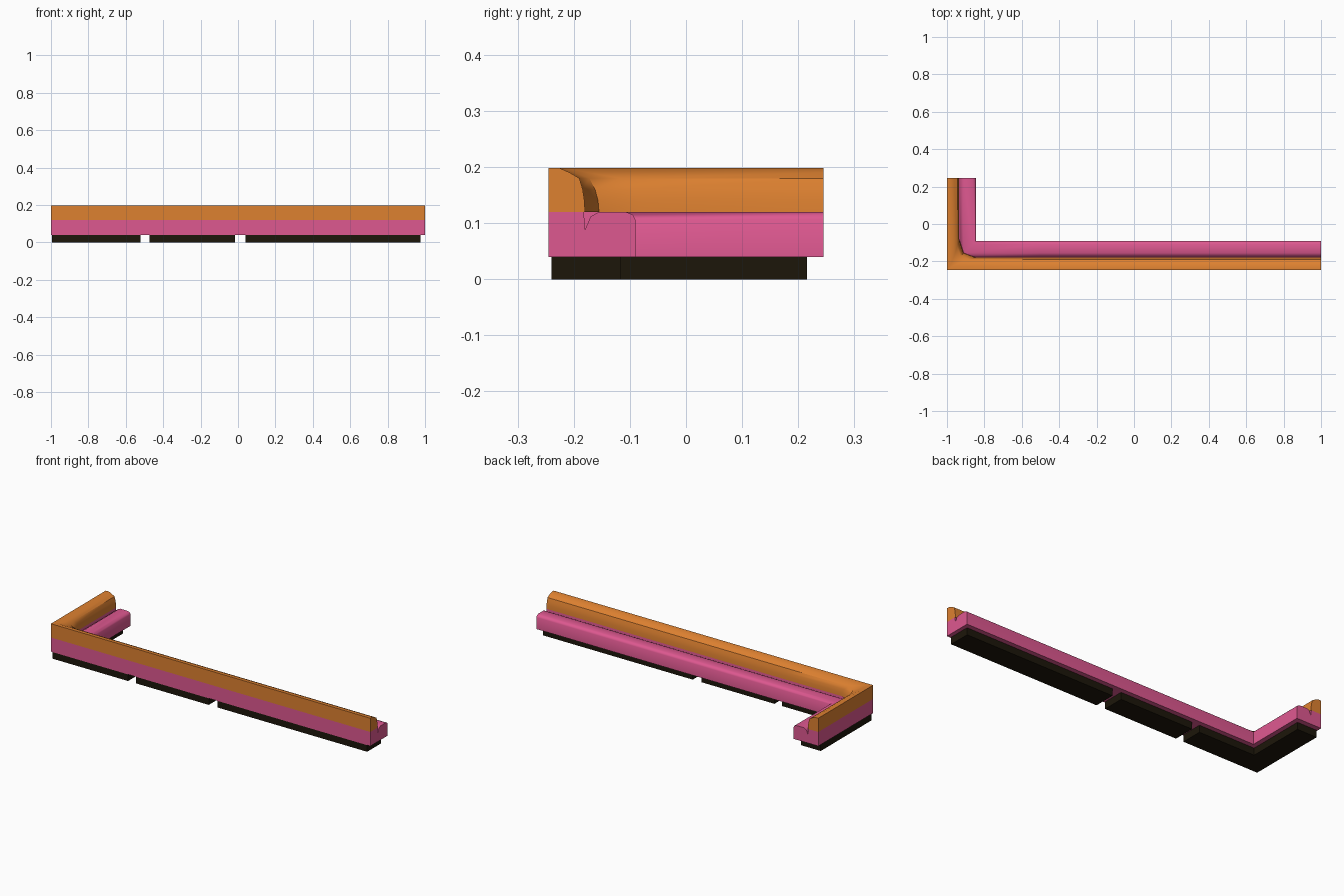
import bpy, bmesh, math

if "Cube" in bpy.data.objects:
    bpy.data.objects.remove(bpy.data.objects["Cube"])


def material(name, rgb):
    m = bpy.data.materials.new(name)
    m.diffuse_color = (*rgb, 1)
    m.use_nodes = True
    m.node_tree.nodes["Principled BSDF"].inputs["Base Color"].default_value = m.diffuse_color
    return m


ORANGE = material("orange_upholstery", (0.73, 0.22, 0.03))
PINK = material("pink_upholstery", (0.73, 0.098, 0.28))
DARK = material("dark_plinth", (0.012, 0.008, 0.003))

# Cross-sections: (distance from the outer wall, height)
BACK = [(0, .12), (0, .198), (.02, .198), (.038, .19), (.055, .18),
        (.061, .16), (.064, .14), (.065, .12)]
SEAT = [(0, .04), (0, .12), (.063, .12), (.065, .088), (.075, .112), (.09, .12),
        (.138, .12), (.15, .115), (.155, .106), (.155, .04)]
PLINTH = [(.005, 0), (.005, .04), (.128, .04), (.128, 0)]
W, D = -1.0, -0.245      # outer corner of the L


def straight(x0, x1):
    """Path for a straight unit: a profile point becomes two stations."""
    return lambda d: [(x0, D + d), (x1, D + d)]


def corner(y_end, x_end, round_inside=False):
    """Path for the L unit, optionally easing the inside corner."""
    def path(d):
        f = (d / .065) ** 2 if round_inside else 0
        x, y = W + d, D + d
        bend = [(x, y)]
        if round_inside:
            bend = [(x, y + .1 * f), (x + .025 * f, y + .025 * f), (x + .09 * f, y)]
        return [(x, y_end)] + bend + [(x_end, y)]
    return path


def sweep(name, profile, path, mat, smooth=True):
    bm = bmesh.new()
    rows = [[bm.verts.new((x, y, z)) for x, y in path(d)] for d, z in profile]
    for i, a in enumerate(rows):
        b = rows[(i + 1) % len(rows)]
        for j in range(len(a) - 1):
            bm.faces.new((a[j], a[j + 1], b[j + 1], b[j]))
    for end in (0, -1):
        bm.faces.new([r[end] for r in rows])
    bmesh.ops.remove_doubles(bm, verts=bm.verts, dist=1e-5)
    bmesh.ops.recalc_face_normals(bm, faces=bm.faces)
    me = bpy.data.meshes.new(name)
    bm.to_mesh(me)
    bm.free()
    me.materials.append(mat)
    ob = bpy.data.objects.new(name, me)
    bpy.context.collection.objects.link(ob)
    if smooth:
        bpy.ops.object.select_all(action='DESELECT')
        ob.select_set(True)
        bpy.context.view_layer.objects.active = ob
        bpy.ops.object.shade_smooth_by_angle(angle=math.radians(42))
    return ob


# L-shaped corner unit
sweep("corner_backrest", BACK, corner(.245, -.5, True), ORANGE)
sweep("corner_seat", SEAT, corner(.245, -.5), PINK)
sweep("corner_plinth", PLINTH, corner(.216, -.52), DARK, False)

# Two straight units: (name, upholstery span, plinth span)
for name, span, foot in (("middle", (-.5, .01), (-.472, -.015)),
                         ("long", (.01, 1.0), (.04, .977))):
    sweep(name + "_backrest", BACK, straight(*span), ORANGE)
    sweep(name + "_seat", SEAT, straight(*span), PINK)
    sweep(name + "_plinth", PLINTH, straight(*foot), DARK, False)
